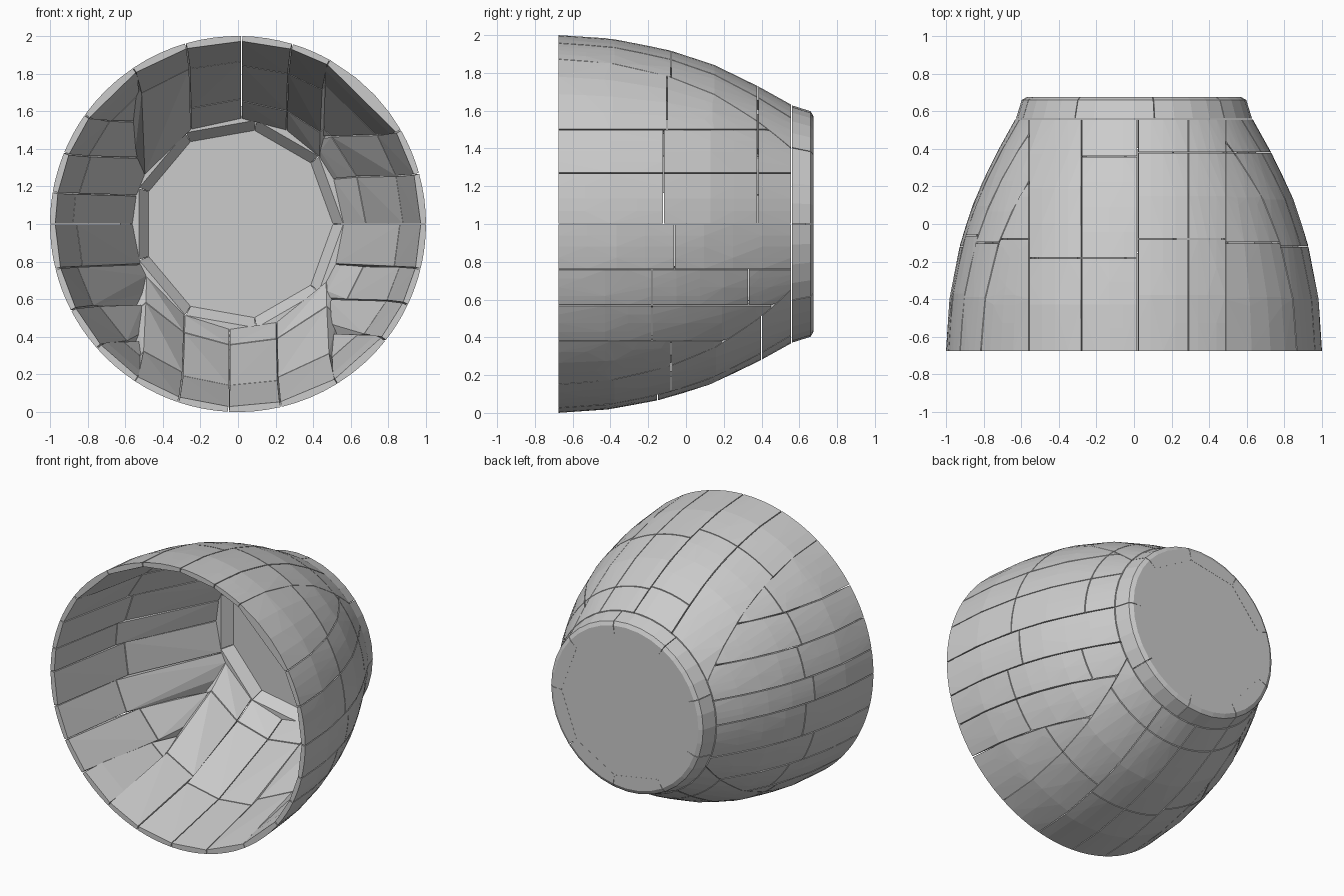
import bpy, bmesh, math, random

if "Cube" in bpy.data.objects:
    bpy.data.objects.remove(bpy.data.objects["Cube"])

random.seed(4)
# Outer profile of the bowl: (depth y, radius)
PROFILE = [(-.675, 1.0), (-.4, .982), (-.1, .924), (.15, .842), (.38, .73),
           (.56, .63), (.63, .605), (.675, .57)]
GAP = .003


def radius(y):
    for (a, ra), (b, rb) in zip(PROFILE, PROFILE[1:]):
        if y <= b:
            return ra + (rb - ra) * (y - a) / (b - a)
    return PROFILE[-1][1]


def hull(name, pts):
    bm = bmesh.new()
    for p in pts:
        bm.verts.new(p)
    bmesh.ops.remove_doubles(bm, verts=bm.verts[:], dist=.0005)
    bmesh.ops.convex_hull(bm, input=bm.verts[:])
    bmesh.ops.delete(bm, geom=[v for v in bm.verts if not v.link_faces], context='VERTS')
    bmesh.ops.recalc_face_normals(bm, faces=bm.faces[:])
    me = bpy.data.meshes.new(name)
    bm.to_mesh(me)
    bm.free()
    ob = bpy.data.objects.new(name, me)
    bpy.context.collection.objects.link(ob)


def brick(name, side, sign, u0, u1, y0, y1, bound=None):
    """Curved brick: seams run at constant x (side=False) or constant z (side=True)."""
    y0, y1 = y0 + (GAP if y0 > -.67 else 0), y1 - GAP
    steps = 48 if bound else 4
    ys = [y0 + (y1 - y0) * k / steps for k in range(steps + 1)]
    pts, rows = [], []

    def place(u, y, r, t):
        v = math.sqrt(max(r * r - u * u, 0))
        k = (r - t) / r
        return (sign * v * k, y, 1 + u * k) if side else (u * k, y, 1 + sign * v * k)

    for j, y in enumerate(ys):
        r = radius(y)
        a, b, clipped = u0 + GAP, u1 - GAP, False
        if bound:                       # clip where a side course meets top or bottom
            hi = math.sqrt(max(r * r - bound[1] ** 2, 0))
            lo = -math.sqrt(max(r * r - bound[0] ** 2, 0))
            clipped = lo > a or hi < b
            a, b = max(a, lo), min(b, hi)
        if b - a < .001:
            continue
        if not bound or j % 12 == 0 or (clipped and j % 4 == 0):
            for i in range(5):          # slightly hewn outer face
                u = a + (b - a) * i / 4
                dent = random.uniform(0, .003) if 0 < i < 4 and 0 < j < steps else 0
                pts.append(place(u, y, r, dent))
        elif clipped:
            pts += [place(a, y, r, 0), place(b, y, r, 0)]
        rows.append((y, r, a, b, clipped))
    if len(rows) < 2:
        return
    for n, (y, r, a, b, clipped) in enumerate(rows):
        if n in (0, len(rows) - 1) or (clipped and n % 6 == 0):
            t = .028 if y < -.6 else .07 if y > .5 else .05 if side else .075
            pts += [place(a, y, r, t), place(b, y, r, t)]
    hull(name, pts)


def courses(name, side, sign, seams, breaks, bound=None):
    for i, (a, b) in enumerate(zip(seams, seams[1:])):
        cuts = [-.675, *breaks[i], .56]
        for j, (c, d) in enumerate(zip(cuts, cuts[1:])):
            brick(f"{name}_{i}_{j}", side, sign, a, b, c, d, bound)


# Top and bottom courses
courses("top_brick", False, 1, [-.56, -.28, .02, .29, .49],
        [[-.18], [-.18, .36], [-.08, .38], [-.08, .38]])
courses("bottom_brick", False, -1, [-.55, -.32, -.05, .23, .53],
        [[-.08, .4], [-.15, .4], [-.15, .4], [-.08, .4]])

# Side courses (heights relative to the axis; bound = edge x of bottom, top)
courses("right_brick", True, 1, [-.86, -.62, -.43, -.24, 0, .27, .5, .9],
        [[-.08], [-.18], [-.18, .33], [-.06], [-.12, .38], [-.12, .38], [-.1, .38]],
        (.53, .49))
courses("left_brick", True, -1, [-.86, -.66, -.46, -.24, 0, .17, .38, .58, .86],
        [[-.1], [-.05], [-.15], [-.05], [-.12], [-.06], [-.1], [-.08]], (.55, .56))

# Back ring around the base
N = 9
for i in range(N):
    a0 = 2 * math.pi * i / N + .003
    a1 = 2 * math.pi * (i + 1) / N - .003
    pts = []
    for k in range(5):
        a = a0 + (a1 - a0) * k / 4
        for y, r in ((.561, .628), (.63, .605), (.66, .597), (.675, .57)):
            pts.append((r * math.cos(a), y, 1 + r * math.sin(a)))
    for a in (a0, a1):
        for r, y in ((.56, .561), (.505, .63), (.505, .675)):
            pts.append((r * math.cos(a), y, 1 + r * math.sin(a)))
    hull(f"base_ring_{i}", pts)

# Flat base in four wedges
for q in range(4):
    pts = []
    for y in (.63, .674):
        pts.append((0, y, 1))
        for k in range(7):
            a = math.pi / 2 * (q + k / 6)
            pts.append((.545 * math.cos(a), y, 1 + .545 * math.sin(a)))
    hull(f"base_wedge_{q}", pts)
